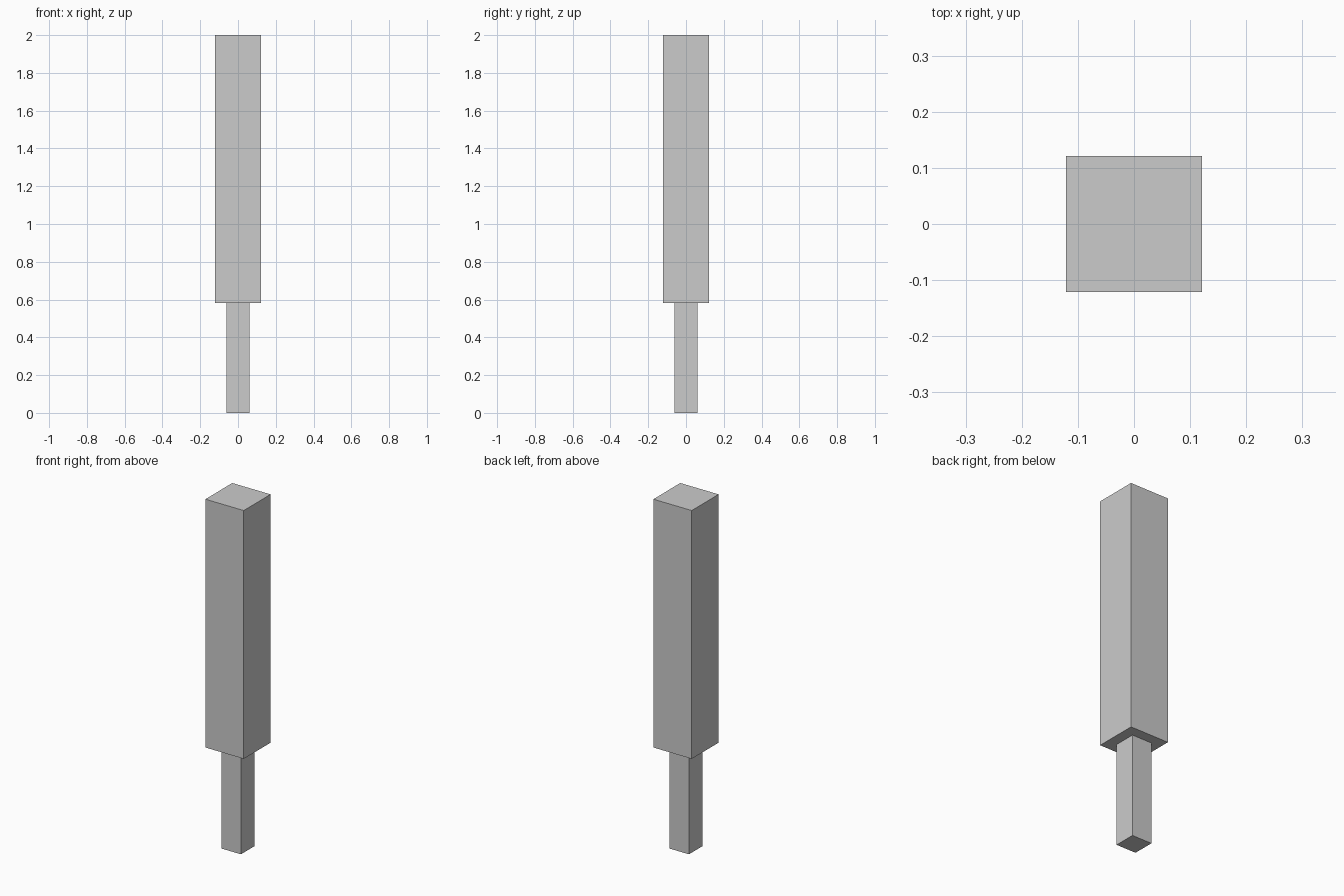
import bpy, bmesh
from mathutils import Matrix

if "Cube" in bpy.data.objects:
    bpy.data.objects.remove(bpy.data.objects["Cube"])

HALF_BLOCK, HALF_STEM = 0.121, 0.062
STEP_Z, TOP_Z = 0.583, 2.0

bm = bmesh.new()

# Wide upper block
height = TOP_Z - STEP_Z
bmesh.ops.create_cube(bm, size=1.0, matrix=Matrix.Translation((0, 0, STEP_Z + height / 2))
                      @ Matrix.Diagonal((2 * HALF_BLOCK, 2 * HALF_BLOCK, height, 1)))

# Narrow stem: inset the underside and extrude it down to the ground
bm.normal_update()
bottom = min(bm.faces, key=lambda f: f.calc_center_median().z)
bmesh.ops.inset_region(bm, faces=[bottom], thickness=HALF_BLOCK - HALF_STEM, use_even_offset=True)
result = bmesh.ops.extrude_discrete_faces(bm, faces=[bottom])
bmesh.ops.translate(bm, verts=result["faces"][0].verts, vec=(0, 0, -STEP_Z))
bmesh.ops.recalc_face_normals(bm, faces=bm.faces)

mesh = bpy.data.meshes.new("stepped_post")
bm.to_mesh(mesh)
bm.free()
bpy.context.collection.objects.link(bpy.data.objects.new("stepped_post", mesh))
